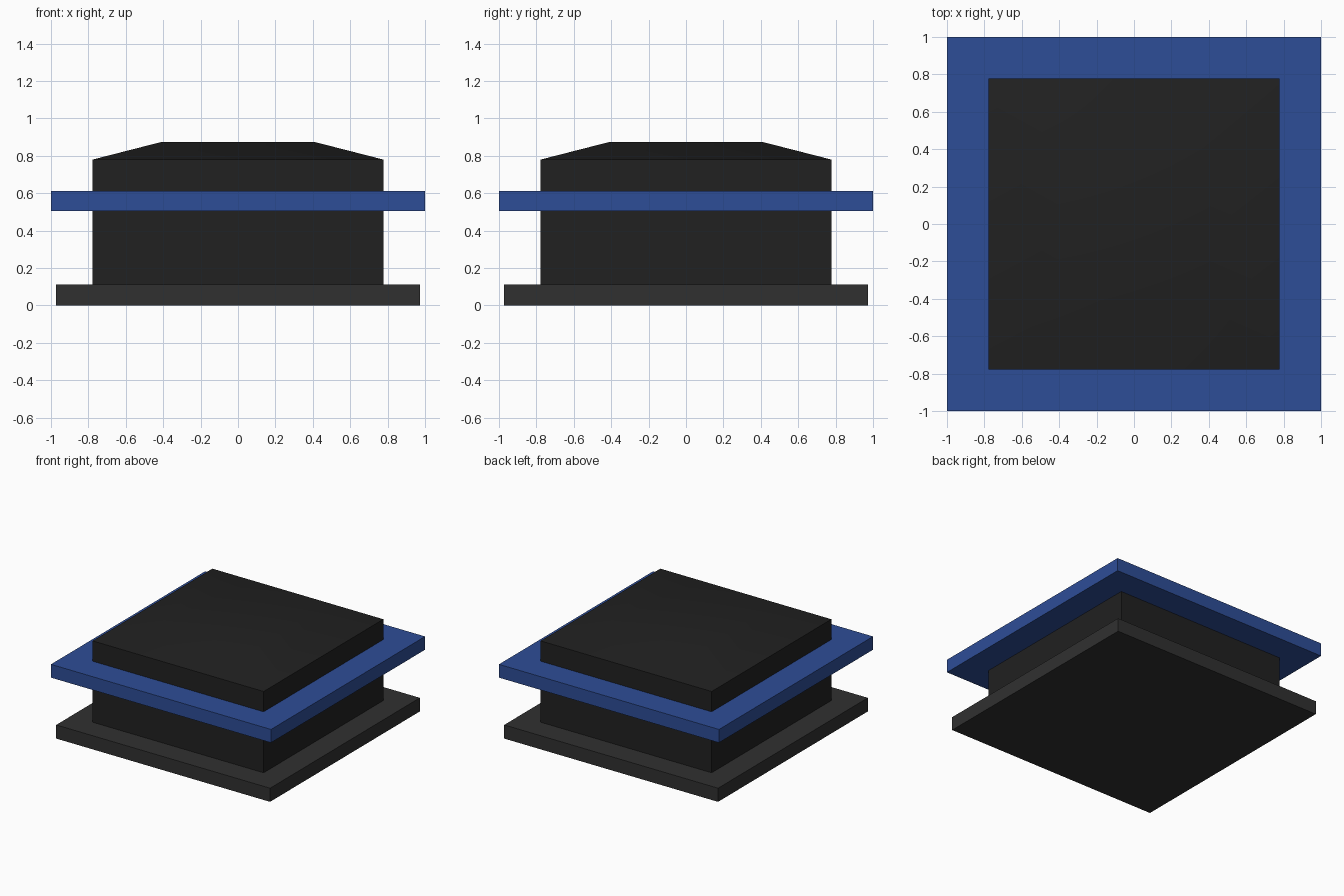
import bpy
import bmesh

if "Cube" in bpy.data.objects:
    bpy.data.objects.remove(bpy.data.objects["Cube"])


def material(name, rgb):
    mat = bpy.data.materials.new(name)
    mat.diffuse_color = (*rgb, 1.0)
    mat.use_nodes = True
    mat.node_tree.nodes["Principled BSDF"].inputs["Base Color"].default_value = mat.diffuse_color
    return mat


def square_stack(name, levels, mat):
    """Solid made from stacked squares, each given as (half width, height)."""
    bm = bmesh.new()
    rings = [[bm.verts.new((sx * h, sy * h, z))
              for sx, sy in ((-1, -1), (1, -1), (1, 1), (-1, 1))]
             for h, z in levels]
    for low, high in zip(rings, rings[1:]):
        for i in range(4):
            j = (i + 1) % 4
            bm.faces.new((low[i], low[j], high[j], high[i]))
    bm.faces.new(rings[0][::-1])
    bm.faces.new(rings[-1])
    mesh = bpy.data.meshes.new(name)
    bm.to_mesh(mesh)
    bm.free()
    mesh.materials.append(mat)
    obj = bpy.data.objects.new(name, mesh)
    bpy.context.collection.objects.link(obj)
    return obj


black = material("black", (0.015, 0.015, 0.015))
charcoal = material("charcoal", (0.03, 0.03, 0.03))
blue = material("blue", (0.027, 0.075, 0.31))

# Wide foot plate
square_stack("base_plate", [(0.972, 0.0), (0.972, 0.112)], charcoal)

# Central block with a shallow sloped cap, running down through the foot plate
body = square_stack("body", [(0.777, 0.0), (0.777, 0.78), (0.41, 0.874)], black)

# Blue collar around the block
square_stack("blue_collar", [(1.0, 0.504), (1.0, 0.613)], blue)

# Soft shading over the shallow cap, crisp vertical corners
bpy.context.view_layer.objects.active = body
body.select_set(True)
bpy.ops.object.shade_smooth_by_angle(angle=0.5)
